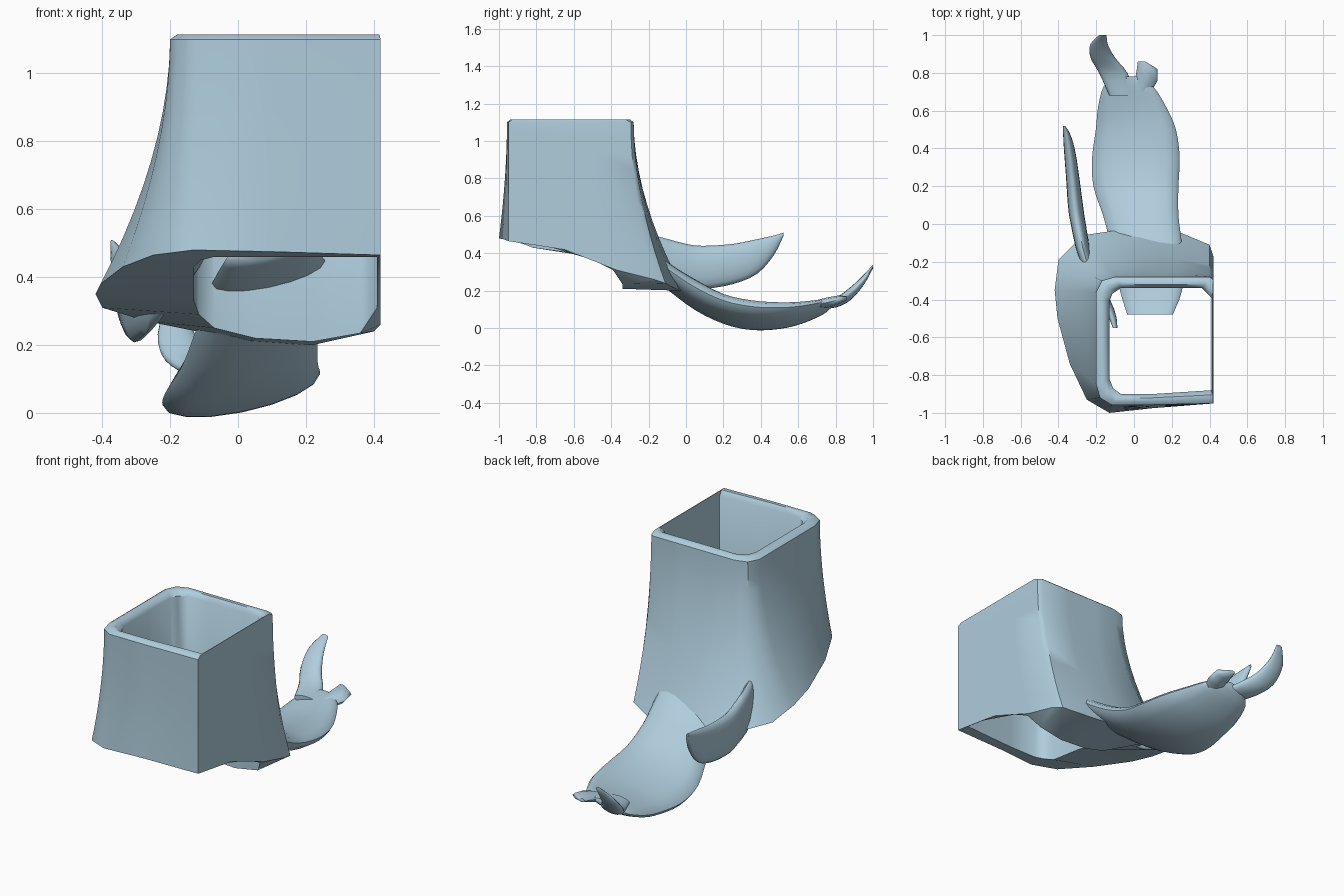
import bpy, bmesh, math

if "Cube" in bpy.data.objects:
    bpy.data.objects.remove(bpy.data.objects["Cube"])

mat = bpy.data.materials.new("pale_blue")
mat.diffuse_color = (0.43, 0.61, 0.72, 1)
mat.use_nodes = True
mat.node_tree.nodes["Principled BSDF"].inputs["Base Color"].default_value = mat.diffuse_color


def finish(name, bm, angle):
    bmesh.ops.recalc_face_normals(bm, faces=bm.faces)
    me = bpy.data.meshes.new(name)
    bm.to_mesh(me)
    bm.free()
    me.materials.append(mat)
    ob = bpy.data.objects.new(name, me)
    bpy.context.collection.objects.link(ob)
    bpy.ops.object.select_all(action='DESELECT')
    ob.select_set(True)
    bpy.context.view_layer.objects.active = ob
    bpy.ops.object.shade_smooth_by_angle(angle=math.radians(angle))
    return ob


def bridge(bm, a, b):
    n = len(a)
    for i in range(n):
        bm.faces.new((a[i], a[(i + 1) % n], b[(i + 1) % n], b[i]))


def catmull(p, q, r, s, t):
    return [0.5 * (2 * b + (c - a) * t + (2 * a - 5 * b + 4 * c - d) * t * t
                   + (3 * b - a - 3 * c + d) * t ** 3) for a, b, c, d in zip(p, q, r, s)]


# Pod: oval sections along y, each (y, centre x, half width, low z, high z)
def pod(name, stations, shear=0.0, steps=3, sides=16):
    bm = bmesh.new()
    rows = []
    n = len(stations)
    for i in range(n - 1):
        ctrl = [stations[min(max(i + k, 0), n - 1)] for k in (-1, 0, 1, 2)]
        rows += [catmull(*ctrl, j / steps) for j in range(steps)]
    rows.append(stations[-1])
    rings = []
    for y, cx, hw, lo, hi in rows:
        ring = []
        for k in range(sides):
            a = 2 * math.pi * k / sides
            dx = hw * math.cos(a)
            z = (lo + hi) / 2 + (hi - lo) / 2 * math.sin(a) + shear * dx
            ring.append(bm.verts.new((cx + dx, y, z)))
        rings.append(ring)
    for a, b in zip(rings, rings[1:]):
        bridge(bm, a, b)
    bm.faces.new(rings[0])
    bm.faces.new(rings[-1])
    return finish(name, bm, 60)


# Flared hollow sleeve, thin flat wall on the right
outer_top = [(.42, -.95), (.1, -.957), (-.12, -.957), (-.18, -.92), (-.2, -.85),
             (-.2, -.6), (-.2, -.36), (-.17, -.3), (-.1, -.28), (.05, -.28),
             (.22, -.28), (.4, -.28), (.42, -.295), (.42, -.5), (.42, -.75)]
outer_low = [(.42, -.95, .465), (.1, -.975, .475), (-.13, -1.0, .48), (-.25, -.93, .465),
             (-.34, -.74, .43), (-.405, -.5, .38), (-.42, -.35, .35), (-.4, -.19, .31),
             (-.27, -.06, .27), (.03, -.015, .21), (.22, -.035, .2), (.4, -.11, .24),
             (.42, -.17, .26), (.42, -.37, .31), (.42, -.65, .42)]
inner = [(.41, -.88), (.1, -.9), (-.07, -.9), (-.11, -.87), (-.13, -.82),
         (-.13, -.6), (-.13, -.41), (-.115, -.37), (-.07, -.34), (.05, -.34),
         (.22, -.34), (.36, -.34), (.41, -.39), (.41, -.5), (.41, -.75)]
inner_z = [.46, .46, .46, .45, .43, .4, .33, .29, .25, .22, .21, .235, .31, .365, .44]

bm = bmesh.new()
rings = []
LEVELS = 10
for k in range(LEVELS, -1, -1):          # outside, bottom to top
    t = k / LEVELS
    f = t ** 1.85
    rings.append([bm.verts.new((tx + (bx - tx) * f, ty + (by - ty) * f, 1.1 + (bz - 1.1) * t))
                  for (tx, ty), (bx, by, bz) in zip(outer_top, outer_low)])
for f, z in ((.3, 1.115), (.65, 1.115), (1, 1.09)):   # bevelled rim
    rings.append([bm.verts.new((ox + (ix - ox) * f, oy + (iy - oy) * f, z))
                  for (ox, oy), (ix, iy) in zip(outer_top, inner)])
rings.append([bm.verts.new((x, y, z)) for (x, y), z in zip(inner, inner_z)])
for a, b in zip(rings, rings[1:] + rings[:1]):
    bridge(bm, a, b)
finish("sleeve", bm, 46)

# Main curved body emerging through the back wall
pod("body", [(-.48, .085, .12, .455, .5), (-.35, .09, .165, .375, .46), (-.2, .08, .175, .29, .42),
             (-.08, .06, .19, .2, .33), (.05, .035, .2, .105, .25), (.2, .01, .225, .035, .17),
             (.35, .01, .232, .003, .135), (.5, .01, .212, .008, .125), (.62, -.01, .18, .035, .13),
             (.73, -.03, .13, .08, .145), (.78, -.04, .06, .115, .15)], shear=.2)

# Upturned tip and small side lobe at the far end
pod("tip", [(.68, -.06, .07, .1, .145), (.8, -.11, .075, .11, .165), (.88, -.165, .065, .15, .22),
            (.95, -.185, .047, .23, .285), (1.0, -.165, .02, .32, .34)])
pod("side_lobe", [(.66, .03, .04, .1, .14), (.76, .065, .06, .11, .165),
                  (.82, .07, .055, .13, .175), (.86, .04, .02, .15, .17)], steps=1, sides=8)

# Upright blade on the left
pod("side_fin", [(-.55, -.1, .012, .49, .53), (-.45, -.13, .025, .42, .52), (-.2, -.25, .035, .26, .5),
                 (0, -.295, .04, .215, .45), (.1, -.31, .04, .21, .44), (.25, -.325, .035, .235, .45),
                 (.38, -.34, .03, .29, .475), (.47, -.355, .02, .39, .495),
                 (.52, -.37, .006, .49, .51)], shear=-.3)
